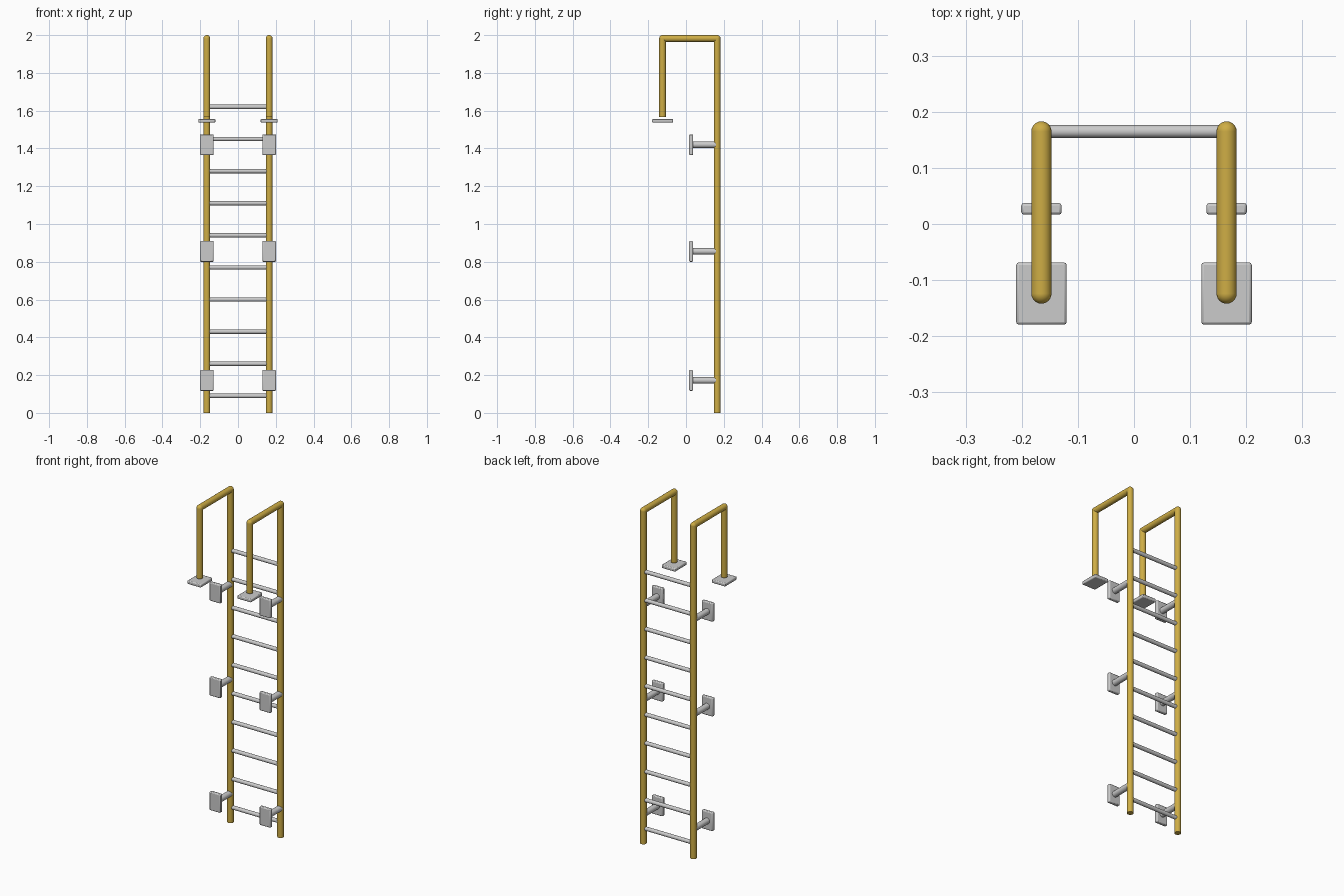
import bpy
from mathutils import Vector

if "Cube" in bpy.data.objects:
    bpy.data.objects.remove(bpy.data.objects["Cube"])

X = 0.165          # side rail offset
Y_BACK = 0.165     # climbing rail plane
Y_FRONT = -0.124   # drop leg plane
Z_TOP = 1.982      # handrail centre height
R = 0.018          # tube radius

yellow = bpy.data.materials.new("yellow_paint")
yellow.diffuse_color = (0.62, 0.42, 0.06, 1)
yellow.use_nodes = True
yellow.node_tree.nodes["Principled BSDF"].inputs["Base Color"].default_value = yellow.diffuse_color


def finish(name, mat):
    ob = bpy.context.object
    ob.name = name
    if mat:
        ob.data.materials.append(mat)
    return ob


def tube(name, a, b, r, mat=None):
    a, b = Vector(a), Vector(b)
    d = b - a
    bpy.ops.mesh.primitive_cylinder_add(
        vertices=24, radius=r, depth=d.length, location=(a + b) / 2,
        rotation=d.to_track_quat('Z', 'Y').to_euler())
    ob = finish(name, mat)
    bpy.ops.object.shade_smooth_by_angle()
    return ob


def ball(name, loc, mat):
    bpy.ops.mesh.primitive_uv_sphere_add(segments=24, ring_count=12, radius=R, location=loc)
    finish(name, mat)
    bpy.ops.object.shade_smooth()


def plate(name, loc, size):
    bpy.ops.mesh.primitive_cube_add(size=1, location=loc)
    ob = finish(name, None)
    ob.scale = size
    bpy.ops.object.transform_apply(location=False, rotation=False, scale=True)
    bev = ob.modifiers.new("edge_bevel", 'BEVEL')
    bev.width = 0.005
    bev.segments = 2
    bpy.ops.object.shade_smooth_by_angle()


for side, x in (("left", -X), ("right", X)):
    # climbing rail, top handrail and drop leg with ball elbows
    tube(f"{side}_rail", (x, Y_BACK, 0), (x, Y_BACK, Z_TOP), R, yellow)
    tube(f"{side}_handrail", (x, Y_BACK, Z_TOP), (x, Y_FRONT, Z_TOP), R, yellow)
    tube(f"{side}_drop_leg", (x, Y_FRONT, 1.566), (x, Y_FRONT, Z_TOP), R, yellow)
    ball(f"{side}_back_elbow", (x, Y_BACK, Z_TOP), yellow)
    ball(f"{side}_front_elbow", (x, Y_FRONT, Z_TOP), yellow)
    # roof foot plate
    plate(f"{side}_foot_plate", (x, Y_FRONT, 1.547), (0.09, 0.111, 0.02))
    # wall brackets: standoff arm and plate
    for i, z in enumerate((0.172, 0.855, 1.42)):
        tube(f"{side}_standoff_{i}", (x, 0.027, z), (x, 0.158, z), 0.0175)
        plate(f"{side}_wall_plate_{i}", (x, 0.027, z), (0.072, 0.021, 0.11))

# rungs
for i in range(10):
    z = 0.09 + 0.17 * i
    tube(f"rung_{i}", (-X + 0.01, Y_BACK, z), (X - 0.01, Y_BACK, z), 0.0115)
